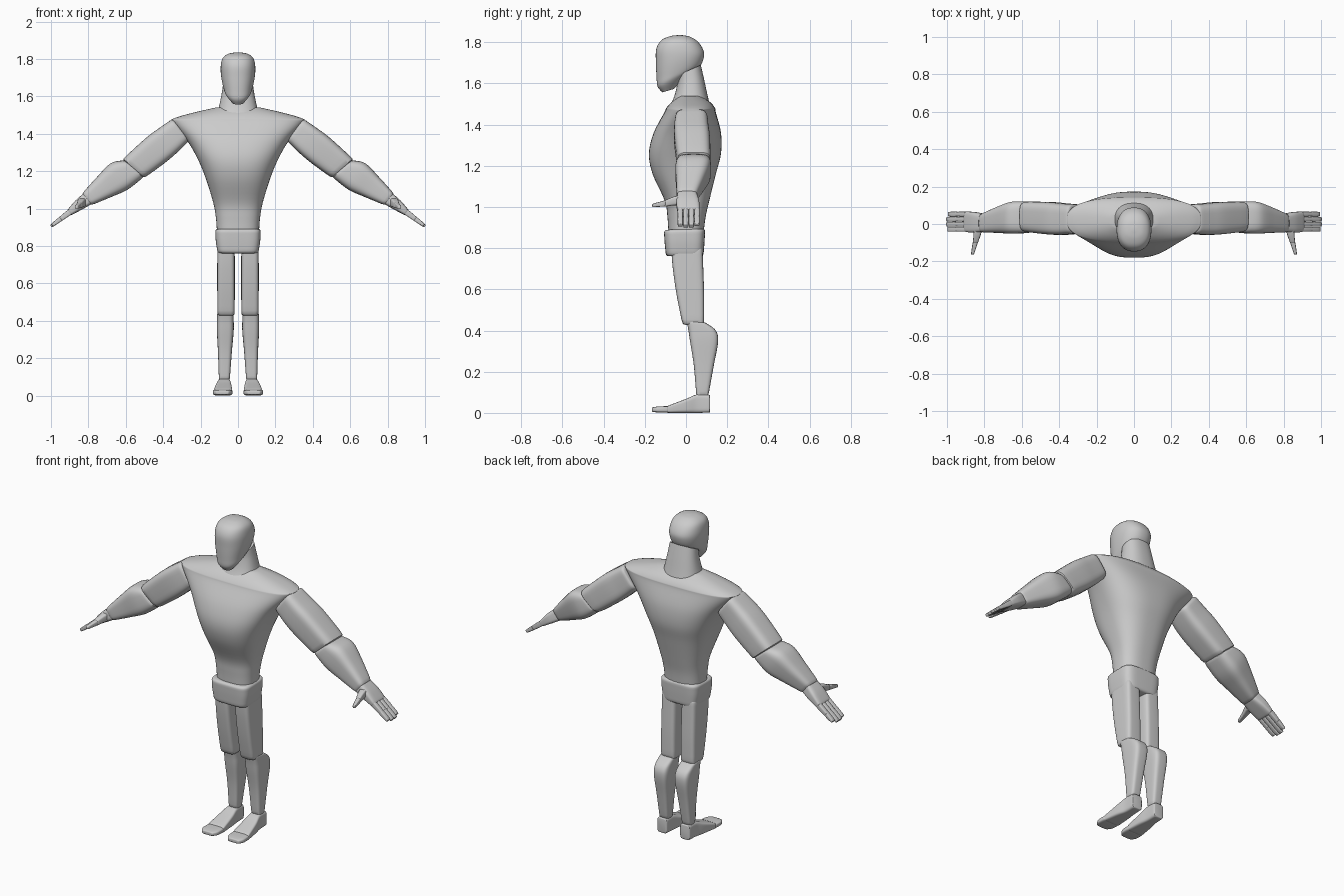
import bpy, bmesh, math
from mathutils import Vector

if "Cube" in bpy.data.objects:
    bpy.data.objects.remove(bpy.data.objects["Cube"])


def blend(a, b, c, d, t):
    """Catmull-Rom blend of four values."""
    return 0.5 * (2 * b + (c - a) * t + (2 * a - 5 * b + 4 * c - d) * t * t
                  + (3 * b - a - 3 * c + d) * t ** 3)


def loft(name, rings, power=2.5, r=0.0, mirror=False, steps=5, sides=48):
    """Skin superellipse rings (centre, half-axis U, half-axis V), rounding the ends by r."""
    rings = [tuple(Vector(v) for v in ring) for ring in rings]
    n = len(rings)
    path = []
    for i in range(n - 1):
        q = [rings[max(i - 1, 0)], rings[i], rings[i + 1], rings[min(i + 2, n - 1)]]
        for s in range(steps):
            path.append(tuple(blend(*[k[j] for k in q], s / steps) for j in range(3)))
    path.append(rings[-1])
    if r:
        def end(ring, nxt):
            p, u, v = ring
            out = (p - nxt[0]).normalized()
            res = []
            for a in (90, 60, 30):
                a = math.radians(a)
                inset = r * (1 - math.cos(a))
                res.append((p + out * r * (math.sin(a) - 0.5),
                            u * (1 - inset / u.length), v * (1 - inset / v.length)))
            return res
        path = end(path[0], path[1]) + path[1:-1] + end(path[-1], path[-2])[::-1]
    bm = bmesh.new()
    loops = []
    for p, u, v in path:
        loop = []
        for k in range(sides):
            a = 2 * math.pi * k / sides
            c, s = math.cos(a), math.sin(a)
            c = math.copysign(abs(c) ** (2 / power), c)
            s = math.copysign(abs(s) ** (2 / power), s)
            loop.append(bm.verts.new(p + u * c + v * s))
        loops.append(loop)
    for a, b in zip(loops, loops[1:]):
        for k in range(sides):
            m = (k + 1) % sides
            bm.faces.new((a[k], a[m], b[m], b[k]))
    bm.faces.new(loops[0])
    bm.faces.new(loops[-1])
    bmesh.ops.recalc_face_normals(bm, faces=bm.faces)
    me = bpy.data.meshes.new(name)
    bm.to_mesh(me)
    bm.free()
    me.shade_smooth()
    me.set_sharp_from_angle(angle=math.radians(40))
    ob = bpy.data.objects.new(name, me)
    bpy.context.collection.objects.link(ob)
    if mirror:
        ob.modifiers.new("mirror", 'MIRROR')
    return ob


def level(hx, yf, zf, yb, zb=None, cx=0.0):
    """Ring across the body, from front point (yf, zf) to back point (yb, zb)."""
    zb = zf if zb is None else zb
    return ((cx, (yf + yb) / 2, (zf + zb) / 2), (hx, 0, 0), (0, (yb - yf) / 2, (zb - zf) / 2))


def arm(x, z, h, y0, y1, nx=0.62, nz=0.78):
    """Ring across the arm, with half thickness h along (nx, nz)."""
    return ((x, (y0 + y1) / 2, z), (0, (y1 - y0) / 2, 0), (h * nx, 0, h * nz))


def along_y(y, x0, x1, z0, z1):
    """Ring facing the front, used for feet and thumbs."""
    return (((x0 + x1) / 2, y, (z0 + z1) / 2), ((x1 - x0) / 2, 0, 0), (0, 0, (z1 - z0) / 2))


# head and neck
loft("head", [
    level(.03, -.115, 1.557, -.06, 1.573), level(.066, -.138, 1.585, .02, 1.65),
    level(.08, -.143, 1.63, .068, 1.683), level(.091, -.146, 1.70, .087, 1.73),
    level(.092, -.145, 1.765, .083, 1.765), level(.081, -.122, 1.808, .058, 1.803),
    level(.05, -.08, 1.829, .02, 1.827), level(.01, -.04, 1.835, -.02, 1.835)], 2.3)
loft("neck", [
    level(.118, -.09, 1.465, .115, 1.50), level(.102, -.058, 1.535, .103, 1.55),
    level(.088, -.042, 1.60, .088, 1.62), level(.08, -.04, 1.64, .072, 1.69)], 2.4)

# torso, flaring from the waist to the shoulders
loft("torso", [
    level(.112, -.085, .87, .085), level(.118, -.09, .95, .095),
    level(.132, -.103, 1.03, .113), level(.172, -.162, 1.16, .145),
    level(.213, -.18, 1.26, .17), level(.27, -.157, 1.36, .17),
    level(.352, -.105, 1.46, .145), level(.343, -.095, 1.482, .14),
    level(.25, -.07, 1.51, .117), level(.12, -.03, 1.54, .07)], 2.6, sides=72)

# pelvis
loft("pelvis", [
    level(.121, -.107, .882, .093, .888), level(.119, -.104, .83, .09, .83),
    level(.11, -.098, .768, .085, .768)], 4.5, r=.014)

# legs
loft("thigh", [
    level(.046, -.072, .80, .08, cx=.064), level(.047, -.064, .70, .084, cx=.064),
    level(.047, -.045, .57, .088, cx=.064), level(.046, -.018, .435, .088, cx=.064)],
    5, r=.014, mirror=True)
loft("shin", [
    level(.043, .003, .445, .10, .435, cx=.068), level(.045, .012, .40, .145, .40, cx=.068),
    level(.045, .02, .345, .156, .345, cx=.068), level(.037, .038, .23, .135, .23, cx=.07),
    level(.029, .05, .085, .109, .085, cx=.073)], 4, r=.008, mirror=True)

# feet, with a separate toe piece
loft("foot", [
    along_y(.115, .042, .106, .002, .088), along_y(.055, .04, .108, 0, .09),
    along_y(0, .034, .12, 0, .068), along_y(-.09, .03, .132, 0, .034)],
    5, r=.005, mirror=True)
loft("toes", [
    along_y(-.088, .03, .133, .001, .033), along_y(-.135, .032, .134, .002, .031),
    along_y(-.163, .048, .12, .005, .027)], 4, r=.005, mirror=True)

# arms
loft("upper_arm", [
    arm(.31, 1.418, .074, -.052, .105), arm(.37, 1.368, .081, -.058, .11),
    arm(.44, 1.312, .084, -.056, .117), arm(.555, 1.217, .077, -.043, .12, .76, .65)],
    4, r=.012, mirror=True)
loft("forearm", [
    arm(.56, 1.212, .07, -.045, .118, .76, .65), arm(.635, 1.172, .084, -.052, .12, .55, .83),
    arm(.715, 1.115, .066, -.048, .092), arm(.805, 1.052, .041, -.045, .055)],
    3.6, r=.01, mirror=True)

# hands
loft("palm", [
    arm(.80, 1.055, .036, -.042, .052, .6, .8), arm(.85, 1.02, .03, -.047, .064, .6, .8),
    arm(.90, .98, .018, -.042, .066, .6, .8)], 4, r=.006, mirror=True)
for i, short in enumerate((.008, 0, 0, .012)):
    y = -.028 + .027 * i
    for part, (t0, t1, h0, h1) in {"base": (0, .063, .016, .013),
                                   "tip": (.063, .127 - short, .013, .009)}.items():
        loft(f"finger_{i + 1}_{part}", [
            arm(.897 + .8 * t, .983 - .6 * t, h, y - w, y + w, .6, .8)
            for t, h, w in ((t0, h0, .0135), (t1, h1, .0125))],
            4, r=.004, mirror=True, steps=3, sides=24)
loft("thumb_base", [
    along_y(-.02, .808, .855, 1.008, 1.06), along_y(-.06, .82, .858, 1.008, 1.05),
    along_y(-.10, .834, .862, 1.002, 1.034)], 4, r=.005, mirror=True, sides=24)
loft("thumb_tip", [
    along_y(-.10, .835, .863, 1.003, 1.033), along_y(-.162, .855, .872, .999, 1.016)],
    4, r=.005, mirror=True, sides=24)
